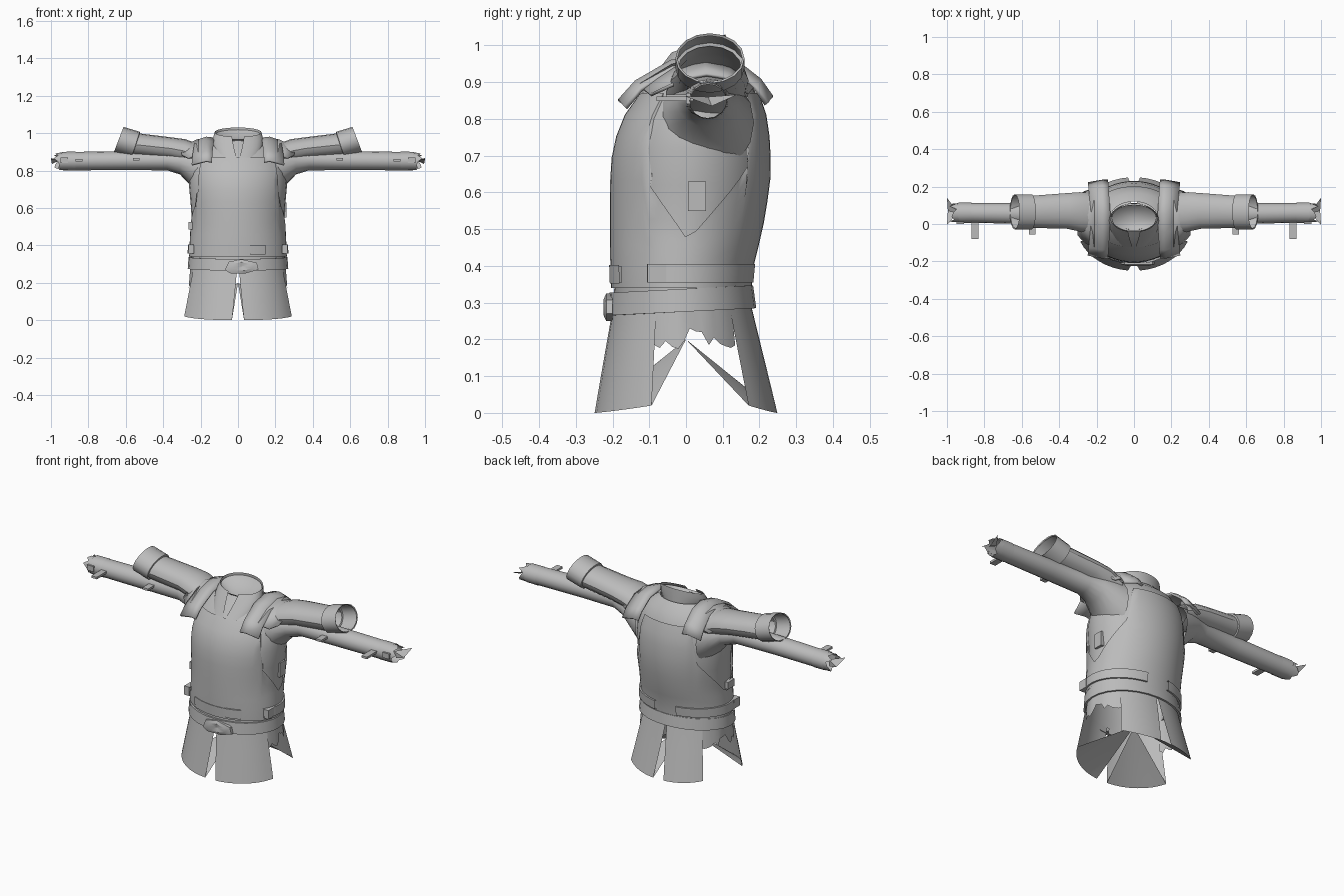
import bpy, bmesh, math, random
from math import sin, cos, radians, pi

random.seed(4)
if "Cube" in bpy.data.objects:
    bpy.data.objects.remove(bpy.data.objects["Cube"])

grey = bpy.data.materials.new("plain grey")
grey.use_nodes = True
COL = (0.5, 0.5, 0.5, 1)
grey.diffuse_color = COL
grey.node_tree.nodes["Principled BSDF"].inputs["Base Color"].default_value = COL


def finish(name, bm, mirror=False, thick=0):
    bmesh.ops.recalc_face_normals(bm, faces=bm.faces)
    me = bpy.data.meshes.new(name)
    bm.to_mesh(me)
    bm.free()
    me.materials.append(grey)
    ob = bpy.data.objects.new(name, me)
    bpy.context.collection.objects.link(ob)
    bpy.ops.object.select_all(action='DESELECT')
    ob.select_set(True)
    bpy.context.view_layer.objects.active = ob
    bpy.ops.object.shade_smooth_by_angle(angle=radians(32))
    if thick:
        mod = ob.modifiers.new("Thickness", 'SOLIDIFY')
        mod.thickness = thick
        mod.offset = 0
    if mirror:
        ob.modifiers.new("Mirror", 'MIRROR').use_mirror_merge = False
    return ob


def grid(name, rows, wrap=False, **kw):
    """Skin a list of point rows."""
    bm = bmesh.new()
    vs = [[bm.verts.new(p) for p in r] for r in rows]
    n = len(rows[0])
    for a, b in zip(vs, vs[1:]):
        for i in range(n if wrap else n - 1):
            j = (i + 1) % n
            bm.faces.new((a[i], a[j], b[j], b[i]))
    return finish(name, bm, **kw)


def fan(name, tip, rim, wrap=False, **kw):
    bm = bmesh.new()
    t = bm.verts.new(tip)
    vs = [bm.verts.new(p) for p in rim]
    pairs = list(zip(vs, vs[1:])) + ([(vs[-1], vs[0])] if wrap else [])
    for a, b in pairs:
        bm.faces.new((t, a, b))
    return finish(name, bm, **kw)


def box(name, loc, size, **kw):
    bm = bmesh.new()
    bmesh.ops.create_cube(bm, size=1)
    for v in bm.verts:
        v.co = [c * s + l for c, s, l in zip(v.co, size, loc)]
    return finish(name, bm, **kw)


# Body profile: height, half width, front y, back y
BODY = [(0, .31, -.25, .25), (.28, .256, -.2, .18), (.34, .252, -.195, .17),
        (.40, .25, -.197, .175), (.5, .245, -.198, .2), (.62, .253, -.198, .22),
        (.72, .262, -.192, .222), (.80, .255, -.165, .213), (.86, .235, -.125, .195),
        (.92, .19, -.07, .165), (.96, .12, -.03, .12)]


def body(deg, z, off=0):
    """Point on the body at an angle from the front."""
    for lo, hi in zip(BODY, BODY[1:]):
        if z <= hi[0]:
            break
    t = (z - lo[0]) / (hi[0] - lo[0])
    w, f, b = (lo[k] + (hi[k] - lo[k]) * t for k in (1, 2, 3))
    a = radians(deg)
    return ((w + off) * sin(a), (f + b) / 2 - ((b - f) / 2 + off) * cos(a), z)


def span(a, b, n):
    return [a + (b - a) * i / n for i in range(n + 1)]


AROUND = span(0, 360, 32)[:-1]

# Tunic under the armour
grid("tunic", [[body(a, r[0]) for a in AROUND] for r in BODY[1:]], wrap=True)


# Front and back plates joined by low sides below the armholes
def plate_top(a):
    d = a if a <= 180 else 360 - a
    if d < 55 or d > 135:
        return .87
    return .47 + .2 * abs(d - 92) / 43


grid("breastplate", [[body(a, .34 + (plate_top(a) - .34) * t, .009) for a in span(0, 360, 48)[:-1]]
                     for t in span(0, 1, 9)], wrap=True)


# Belt, sagging slightly at the front
def band(name, z0, z1, off, sag=0, arc=(0, 360), **kw):
    angles = span(*arc, 28)
    rows = []
    for z, o in ((z0, off - .01), (z0, off), (z1, off), (z1, off - .01)):
        rows.append([body(a, z - sag * cos(radians(a)), o) for a in angles])
    grid(name, rows, **kw)


band("belt", .275, .337, .012, .01)
band("upper_side_band", .355, .405, .018, 0, (62, 166), mirror=True)
band("front_strap", .355, .4, .012, 0, (-36, 34))
band("front_strap_loop", .352, .403, .018, 0, (14, 33))
box("hip_buckle", (.25, -.08, .38), (.03, .05, .05), mirror=True)
box("left_rib_buckle", (.247, .03, .59), (.025, .05, .08))
box("right_rib_buckle", (-.252, -.03, .505), (.025, .06, .04))

# Belt buckle
outline = [(-.07, .268), (-.05, .312), (.02, .325), (.10, .307), (.11, .27), (.04, .25), (-.04, .25)]
grid("belt_buckle", [[(x, -.2, z) for x, z in outline], [(x, -.217, z) for x, z in outline],
                     [(.02 + (x - .02) * .6, -.224, .287 + (z - .287) * .6) for x, z in outline],
                     [(.02, -.218, .287)] * 7], wrap=True)


# Skirt panels with centre slits, and their inner linings
def panel(name, start_top, start_low, end):
    rows = []
    for t in span(0, 1, 5):
        first = start_top + (start_low - start_top) * t
        row = []
        for u in span(0, 1, 8):
            x, y, z = body(first + (end - first) * u, .285 * (1 - t))
            row.append((x, y, z + .02 * t * u * u))
        rows.append(row)
    grid(name, rows, mirror=True)
    fan(name + "_lining", (0, 0, .2), rows[-1], mirror=True)


panel("front_skirt", 1, 6, 68)
panel("back_skirt", 179, 174, 133)

# Short ragged cloth between the skirt panels
angles = span(66, 135, 14)
grid("side_cloth", [[body(a, .285) for a in angles],
                    [body(a, .2 + random.uniform(-.03, .035), -.012) for a in angles]], mirror=True)

# Collar with a narrow throat opening
collar = []
for t in span(0, 1, 4):
    gap = 2 + 13 * t
    row = []
    for a in span(gap, 360 - gap, 26):
        c = cos(radians(a))
        low = (-.012 - .125 * c, .90 - .05 * c)
        top = (.033 - .075 * c, 1.005 - .025 * c)
        row.append(((.125 + .01 * sin(pi * t)) * sin(radians(a)),
                    low[0] + (top[0] - low[0]) * t, low[1] + (top[1] - low[1]) * t))
    collar.append(row)
grid("collar", collar)
fan("neck_lining", (0, .01, .91), [(x * .96, y * .96, z - .012) for x, y, z in collar[-1]], wrap=True)

# Shoulder straps
path = [(-.18, .845), (-.135, .895), (-.04, .95), (.05, .97), (.13, .955), (.20, .9), (.232, .855)]
grid("shoulder_strap", [[(.125 + abs(y - .03) * .07, y, z), (.17, y, z + .005),
                         (.225 + abs(y - .03) * .1, y * .93 + .003, z - .015)] for y, z in path],
     mirror=True, thick=.012)
grid("shoulder_cap", [[(.21, y * .95, z - .005), (.265, y * .8 + .012, z - .03),
                       (.30, y * .62 + .025, .87 + (z - .87) * .5)] for y, z in path[1:-1]],
     mirror=True, thick=.01)


# Sleeves: rings of x, y, z, y radius, z radius, lean
def tube(name, rings, n=16, ragged=0, **kw):
    rows = []
    for k, (x, y, z, ry, rz, lean) in enumerate(rings):
        jag = ragged if k == len(rings) - 1 else 0
        rows.append([(x - lean * sin(2 * pi * i / n) + random.uniform(-jag, jag),
                      y + ry * cos(2 * pi * i / n), z + rz * sin(2 * pi * i / n)) for i in range(n)])
    grid(name, rows, wrap=True, mirror=True, **kw)


tube("long_sleeve", [(.19, .055, .79, .13, .14, 0), (.25, .058, .82, .11, .105, 0),
                     (.31, .06, .845, .085, .066, 0), (.38, .057, .855, .062, .054, 0),
                     (.6, .056, .853, .056, .051, 0), (.9, .06, .85, .052, .049, 0),
                     (.965, .06, .848, .05, .046, 0)], ragged=.02)
tube("upper_sleeve", [(.21, .055, .87, .11, .07, 0), (.29, .065, .905, .105, .062, .01),
                      (.36, .07, .918, .095, .058, .015), (.545, .065, .938, .086, .06, .02)])
tube("upper_cuff", [(.545, .065, .938, .086, .06, .02), (.547, .065, .939, .094, .068, .022),
                    (.638, .065, .965, .094, .068, .026), (.635, .065, .964, .088, .062, .026)])
tube("wrist_wrap", [(.87, .06, .85, .054, .051, 0), (.94, .06, .85, .055, .05, 0)], ragged=.008)

# Loose strap ends and wrist spikes
box("wrist_tab", (.85, -.03, .855), (.035, .1, .012), mirror=True)
box("elbow_tab", (.545, -.02, .86), (.035, .07, .012), mirror=True)
box("wrist_clasp", (.93, .006, .855), (.04, .012, .03), mirror=True)
fan("wrist_spike", (.94, .06, .86), [(1, -.005, .862), (.995, .07, .835), (1, .14, .866)], mirror=True)
